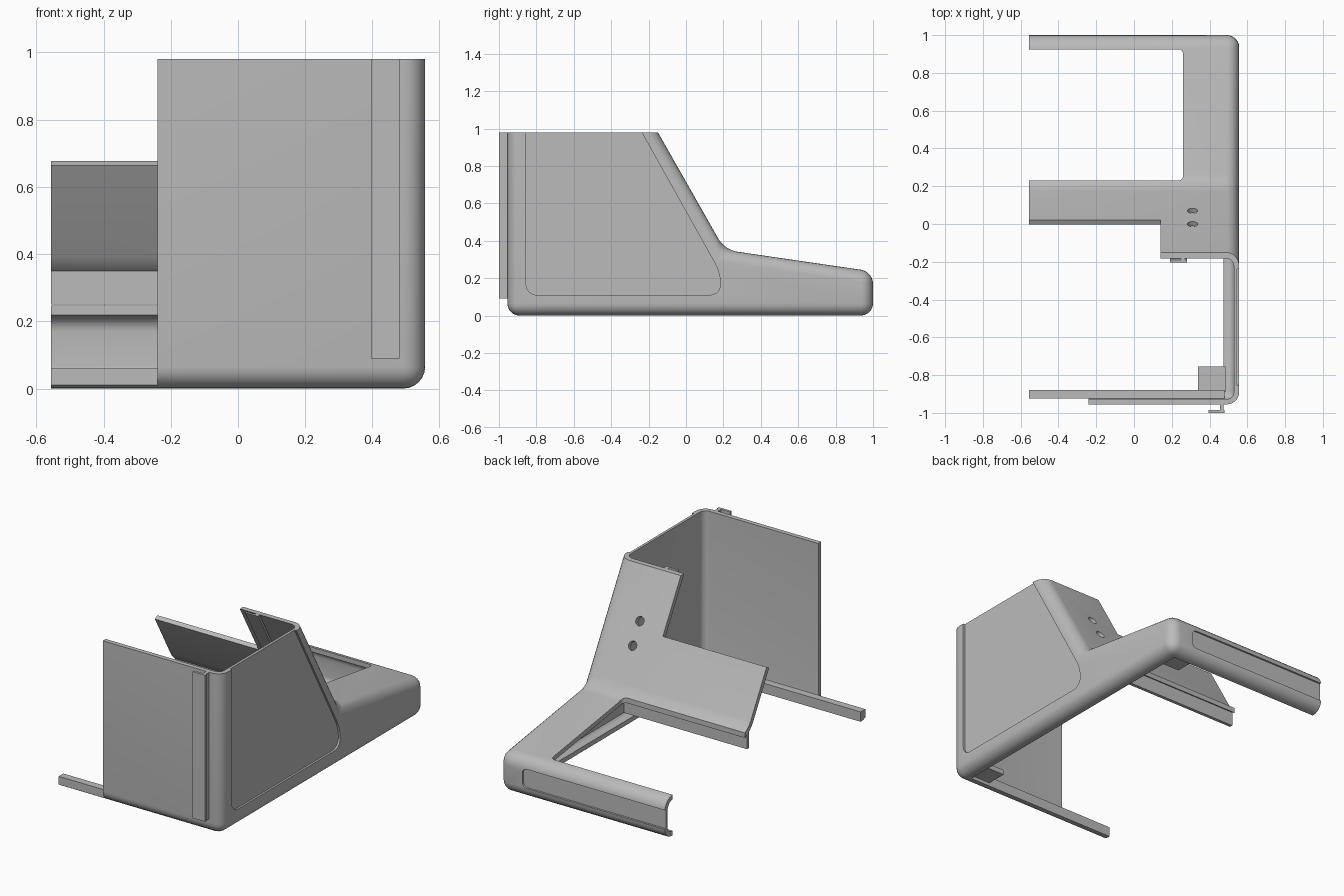
import bpy
import bmesh
from mathutils import Vector, Matrix

cube = bpy.data.objects.get("Cube")
if cube:
    bpy.data.objects.remove(cube, do_unlink=True)

GREY = (0.5, 0.5, 0.5, 1.0)
mat = bpy.data.materials.new("plain_grey")
mat.use_nodes = True
mat.diffuse_color = GREY
for node in mat.node_tree.nodes:
    if node.type == 'BSDF_PRINCIPLED':
        node.inputs["Base Color"].default_value = GREY

HALF = 0.557      # half width of the casing
WALL = 0.028      # sheet thickness
ROUND = 0.065     # outer edge radius
TOP = 0.98
RUN = Vector((0, 0.494, -0.8696))    # down the sloped face
OUT = Vector((0, 0.8696, 0.494))     # out of the sloped face


def slope_y(z):
    return -0.15 - (z - TOP) / 1.76


def finish(name, bm):
    bmesh.ops.recalc_face_normals(bm, faces=bm.faces)
    mesh = bpy.data.meshes.new(name)
    bm.to_mesh(mesh)
    bm.free()
    mesh.materials.append(mat)
    obj = bpy.data.objects.new(name, mesh)
    bpy.context.scene.collection.objects.link(obj)
    return obj


def prism_bm(points, x0, x1):
    """Extrude a (y, z) outline along x."""
    bm = bmesh.new()
    face = bm.faces.new([bm.verts.new((x0, y, z)) for y, z in points])
    ext = bmesh.ops.extrude_face_region(bm, geom=[face])
    moved = [v for v in ext["geom"] if isinstance(v, bmesh.types.BMVert)]
    bmesh.ops.translate(bm, verts=moved, vec=(x1 - x0, 0, 0))
    bmesh.ops.recalc_face_normals(bm, faces=bm.faces)
    return bm


def round_edges(bm, axis, radius):
    """Round the edges that run along one axis."""
    edges = [e for e in bm.edges
             if abs((e.verts[0].co - e.verts[1].co).normalized()[axis]) > 0.99]
    bmesh.ops.bevel(bm, geom=edges, offset=radius, segments=6, profile=0.5,
                    affect='EDGES', clamp_overlap=True)


def prism(name, points, x0, x1, radius=0):
    bm = prism_bm(points, x0, x1)
    if radius:
        round_edges(bm, 0, radius)
    return finish(name, bm)


def box(name, x, y, z, axis=0, radius=0):
    bm = prism_bm([(y[0], z[0]), (y[1], z[0]), (y[1], z[1]), (y[0], z[1])], *x)
    if radius:
        round_edges(bm, axis, radius)
    return finish(name, bm)


def smooth(obj):
    obj.data.shade_smooth()
    obj.data.set_sharp_from_angle(angle=0.6)


# Casing skin: side outline extruded, rounded, left open on one side
bm = prism_bm([(-0.955, 0), (1, 0), (1, 0.2355), (0.207, 0.351),
               (slope_y(1.2), 1.2), (-0.955, 1.2)], -HALF, HALF)
edges = [e for e in bm.edges if max(v.co.x for v in e.verts) > 0]
bmesh.ops.bevel(bm, geom=edges, offset=ROUND, segments=6, profile=0.5,
                affect='EDGES', clamp_overlap=True)
bm.normal_update()
open_side = [f for f in bm.faces if f.normal.x < -0.99]
bmesh.ops.delete(bm, geom=open_side, context='FACES')
casing = finish("casing", bm)
# make the open skin face outwards
if max(casing.data.polygons, key=lambda p: p.center.x).normal.x < 0:
    casing.data.flip_normals()
solid = casing.modifiers.new("sheet", 'SOLIDIFY')
solid.thickness = WALL
solid.offset = -1
solid.use_even_offset = True

# Cutters: open top, floor, front end, deck opening
cutters = [
    box("cut_top", (-2, 2), (-2, 2), (TOP, 1.5)),
    box("cut_floor", (-1, 0.475), (-0.88, 0.925), (-0.1, 0.1)),
    box("cut_front", (-1, -0.24), (-1.1, -0.925), (-0.1, 1.3)),
    box("cut_deck", (-1, 0.26), (0.23, 0.925), (0.15, 0.5), 2, 0.025),
    box("cut_back_groove", (-1, 0.4), (0.988, 1.1), (0.065, 0.18), 1, 0.03),
]
# Upper part of the sloped face is removed beside its narrow column
foot = Vector((0, 0.022, 0.677))
notch = [foot + OUT * a - RUN * b
         for a, b in ((0.1, 0), (-0.06, 0), (-0.06, 0.45), (0.1, 0.45))]
cutters.append(prism("cut_notch", [(p.y, p.z) for p in notch], -1, 0.14))
# Shallow side panel
cutters.append(prism("cut_side_panel", [(-0.855, 1.2), (-0.855, 0.11), (0.185, 0.11),
               (0.185, 0.225), (slope_y(1.2) - 0.085, 1.2)], 0.545, 0.7, 0.06))
# Two round holes in the sloped face
for y in (0.0, 0.07):
    bm = bmesh.new()
    bmesh.ops.create_cone(bm, cap_ends=True, segments=24, radius1=0.027,
                          radius2=0.027, depth=0.15)
    turn = Vector((0, 0, 1)).rotation_difference(OUT).to_matrix().to_4x4()
    spot = Vector((0.31, y, TOP - 1.76 * (y + 0.15)))
    bm.transform(Matrix.Translation(spot) @ turn)
    cutters.append(finish("cut_hole", bm))

for c in cutters:
    c.hide_render = True
    mod = casing.modifiers.new(c.name, 'BOOLEAN')
    mod.operation = 'DIFFERENCE'
    mod.solver = 'EXACT'
    mod.object = c

# Bake the cuts and drop the cutters
bpy.context.view_layer.update()
graph = bpy.context.evaluated_depsgraph_get()
baked = bpy.data.meshes.new_from_object(casing.evaluated_get(graph))
casing.modifiers.clear()
casing.data = baked
for c in cutters:
    bpy.data.objects.remove(c, do_unlink=True)
smooth(casing)

# Flange along the front bottom edge
box("front_flange", (-HALF, 0.48), (-0.925, -0.88), (0.015, 0.06))

# Hanging lips around the deck opening, level at the bottom
box("cross_lip", (-HALF, 0.295), (0.19, 0.21), (0.25, 0.355))
prism("deck_lip", [(0.2, 0.25), (0.88, 0.25), (0.2, 0.345)], 0.27, 0.29)

# Hooked rail on the front wall
box("front_rail_web", (0.455, 0.475), (-0.987, -0.95), (0.09, TOP))
box("front_rail_flange", (0.395, 0.48), (-1.0, -0.985), (0.09, TOP))


# Hooked rail under the sloped face
def slope_strip(name, x0, x1, near, far):
    low = 0.45
    prism(name, [(slope_y(TOP) - near, TOP), (slope_y(low) - near, low),
                 (slope_y(low) - far, low), (slope_y(TOP) - far, TOP)], x0, x1)


slope_strip("slope_rail_web", 0.25, 0.27, 0.025, 0.042)
slope_strip("slope_rail_flange", 0.19, 0.28, 0.04, 0.055)

# Small mounting tabs in the bottom corners
for name, y in (("front_tab", (-0.89, -0.755)), ("back_tab", (0.8, 0.935))):
    box(name, (0.34, 0.485), y, (0.02, 0.05))
